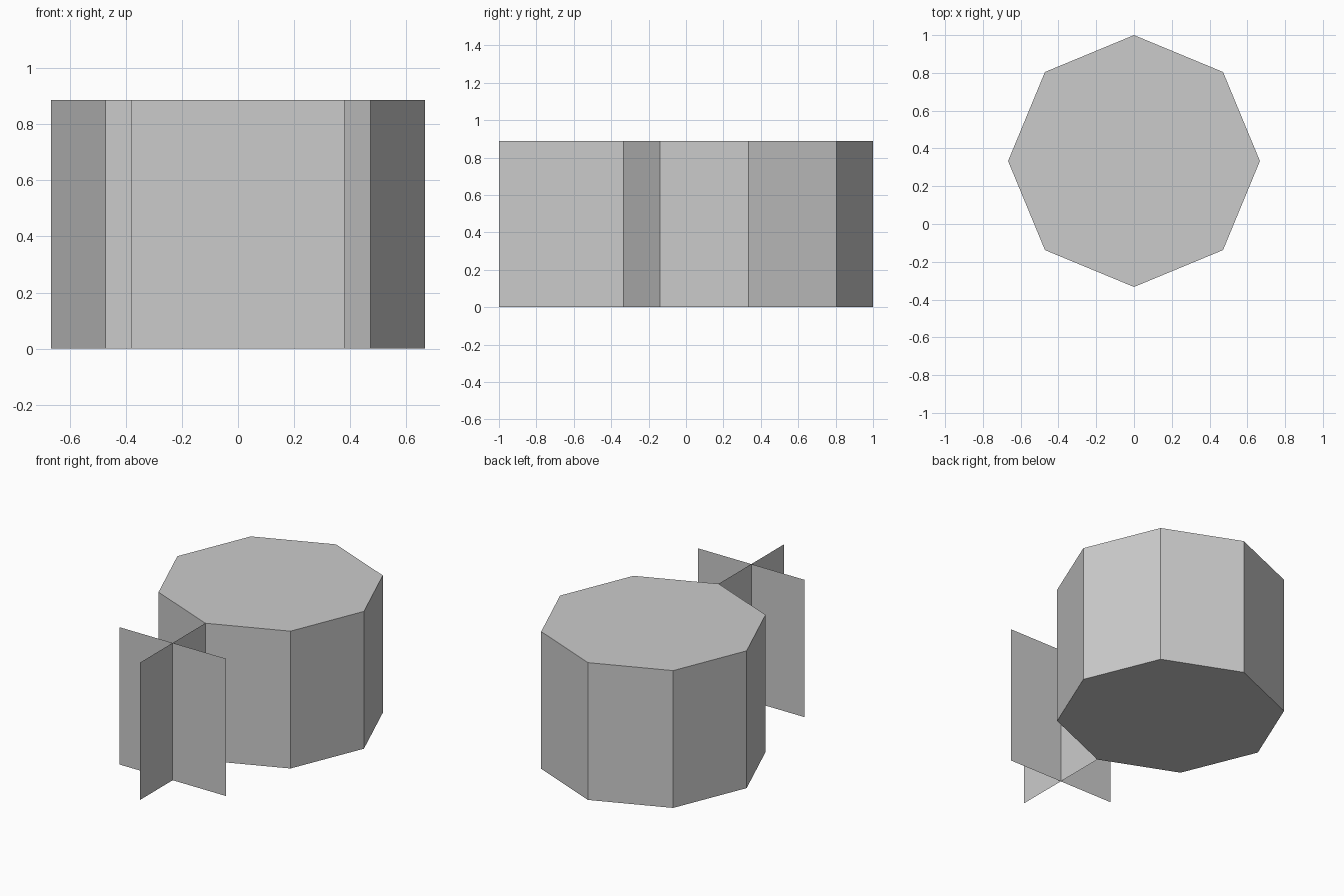
import bpy
import bmesh
from math import pi
from mathutils import Matrix, Vector

cube = bpy.data.objects.get("Cube")
if cube:
    bpy.data.objects.remove(cube, do_unlink=True)

HEIGHT = 0.887
RADIUS = 2 / 3

grey = bpy.data.materials.new("plain_grey")
grey.use_nodes = True
colour = (0.6, 0.6, 0.6, 1)
grey.diffuse_color = colour
grey.node_tree.nodes["Principled BSDF"].inputs["Base Color"].default_value = colour


def add_object(name, bm):
    mesh = bpy.data.meshes.new(name)
    bm.to_mesh(mesh)
    bm.free()
    mesh.materials.append(grey)
    obj = bpy.data.objects.new(name, mesh)
    bpy.context.collection.objects.link(obj)
    return obj


# Eight-sided drum with corners on the axes
bm = bmesh.new()
bmesh.ops.create_cone(bm, cap_ends=True, segments=8, radius1=RADIUS,
                      radius2=RADIUS, depth=HEIGHT,
                      matrix=Matrix.Translation((0, 1 - RADIUS, HEIGHT / 2)))
add_object("octagonal_drum", bm)


# Two thin upright sheets crossing in front of the drum
def add_sheet(name, centre, direction, half_width):
    bm = bmesh.new()
    side = Vector(direction) * half_width
    middle = Vector(centre)
    up = Vector((0, 0, HEIGHT))
    # Split at the crossing line so both halves share an edge
    rows = [(bm.verts.new(middle + side * s), bm.verts.new(middle + side * s + up))
            for s in (-1, 0, 1)]
    for (a, b), (c, d) in zip(rows, rows[1:]):
        bm.faces.new((a, c, d, b))
    add_object(name, bm)


crossing = (0, -RADIUS, 0)
add_sheet("cross_sheet_wide", crossing, (1, 0, 0), 0.38)
add_sheet("cross_sheet_deep", crossing, (0, 1, 0), 1 - RADIUS)
